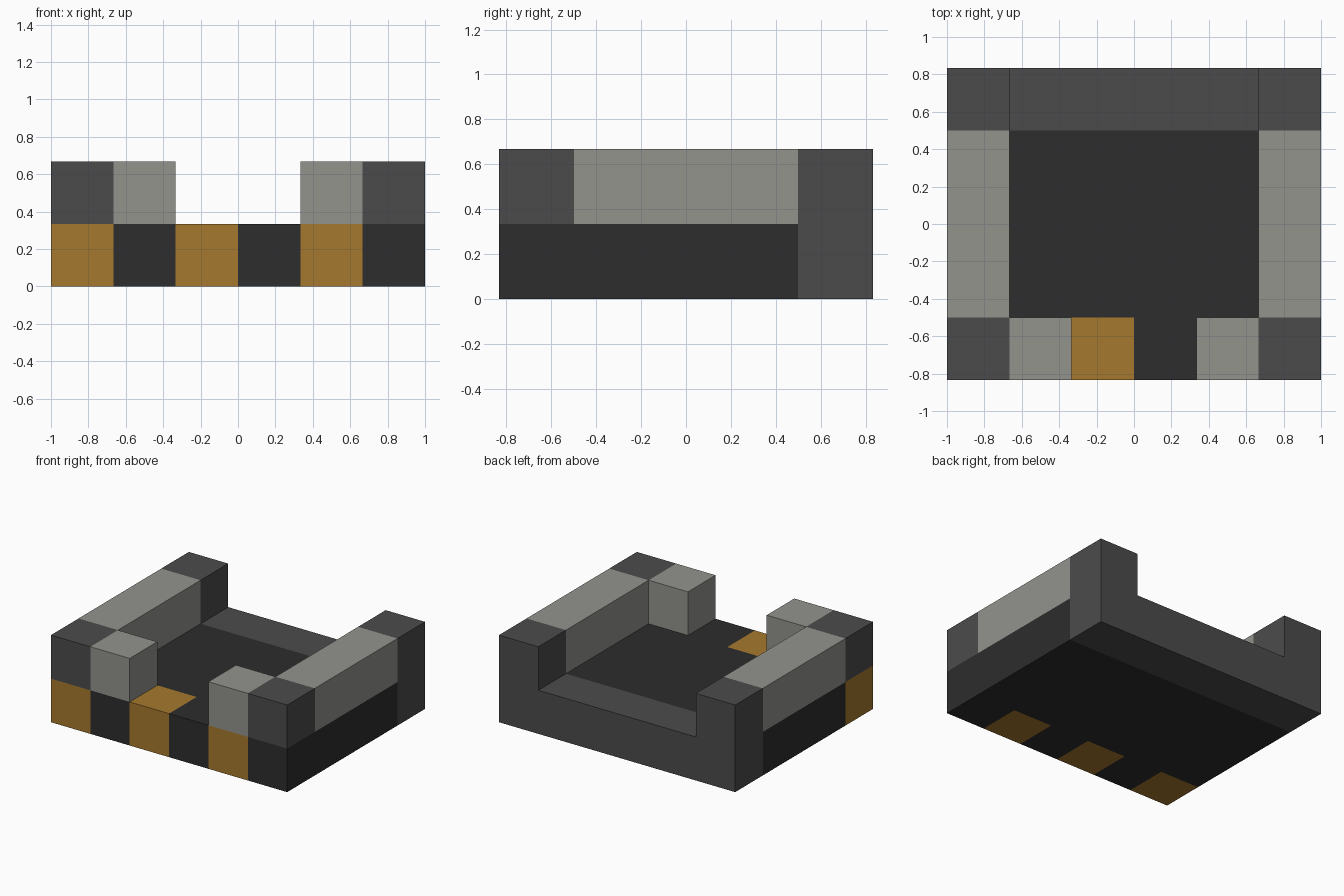
import bpy
import bmesh
from mathutils import Vector

cube = bpy.data.objects.get("Cube")
if cube:
    bpy.data.objects.remove(cube, do_unlink=True)

U = 1 / 3  # edge length of one block


def linear(v):
    v /= 255
    return v / 12.92 if v <= 0.04045 else ((v + 0.055) / 1.055) ** 2.4


def material(name, *rgb):
    color = [linear(c) for c in rgb] + [1]
    m = bpy.data.materials.new(name)
    m.use_nodes = True
    m.diffuse_color = color
    m.node_tree.nodes["Principled BSDF"].inputs["Base Color"].default_value = color
    return m


black = material("black", 45, 45, 45)
dark_grey = material("dark grey", 75, 75, 75)
light_grey = material("light grey", 147, 148, 141)
amber = material("amber", 166, 121, 46)


def prism(name, outline, push, mat):
    """Extrude a closed outline, given in block units, along push."""
    bm = bmesh.new()
    face = bm.faces.new([bm.verts.new(Vector(p) * U) for p in outline])
    ext = bmesh.ops.extrude_face_region(bm, geom=[face], use_keep_orig=True)
    verts = [g for g in ext["geom"] if isinstance(g, bmesh.types.BMVert)]
    bmesh.ops.translate(bm, verts=verts, vec=Vector(push) * U)
    bmesh.ops.recalc_face_normals(bm, faces=bm.faces)
    mesh = bpy.data.meshes.new(name)
    bm.to_mesh(mesh)
    bm.free()
    mesh.materials.append(mat)
    obj = bpy.data.objects.new(name, mesh)
    bpy.context.collection.objects.link(obj)
    return obj


def box(name, x, y, z, depth, mat):
    """Block one unit wide and high with its low corner at x, y, z."""
    outline = [(x, y, z), (x + 1, y, z), (x + 1, y, z + 1), (x, y, z + 1)]
    return prism(name, outline, (0, depth, 0), mat)


FRONT, INNER, BACK = -2.5, -1.5, 1.5

# Floor slab with comb-like notches along its front edge
comb = [(3, BACK), (-3, BACK)]
for x in (-3, -1, 1):
    comb += [(x, INNER), (x + 1, INNER), (x + 1, FRONT), (x + 2, FRONT)]
prism("floor", [(x, y, 0) for x, y in comb], (0, 0, 1), black)

# Amber blocks filling the notches
for name, x in (("right", -3), ("centre", -1), ("left", 1)):
    box(f"front_amber_block_{name}", x, FRONT, 0, 1, amber)

# Back wall: one U-shaped piece with raised ends
u_shape = [(-3, 0), (3, 0), (3, 2), (2, 2), (2, 1), (-2, 1), (-2, 2), (-3, 2)]
prism("back_wall", [(x, BACK, z) for x, z in u_shape], (0, 1, 0), dark_grey)

# Side rails, front corner posts and front blocks on both sides
for side, outer, inner in (("right", -3, -2), ("left", 2, 1)):
    box(f"side_rail_{side}", outer, INNER, 1, 3, light_grey)
    box(f"front_post_{side}", outer, FRONT, 1, 1, dark_grey)
    box(f"front_block_{side}", inner, FRONT, 1, 1, light_grey)
